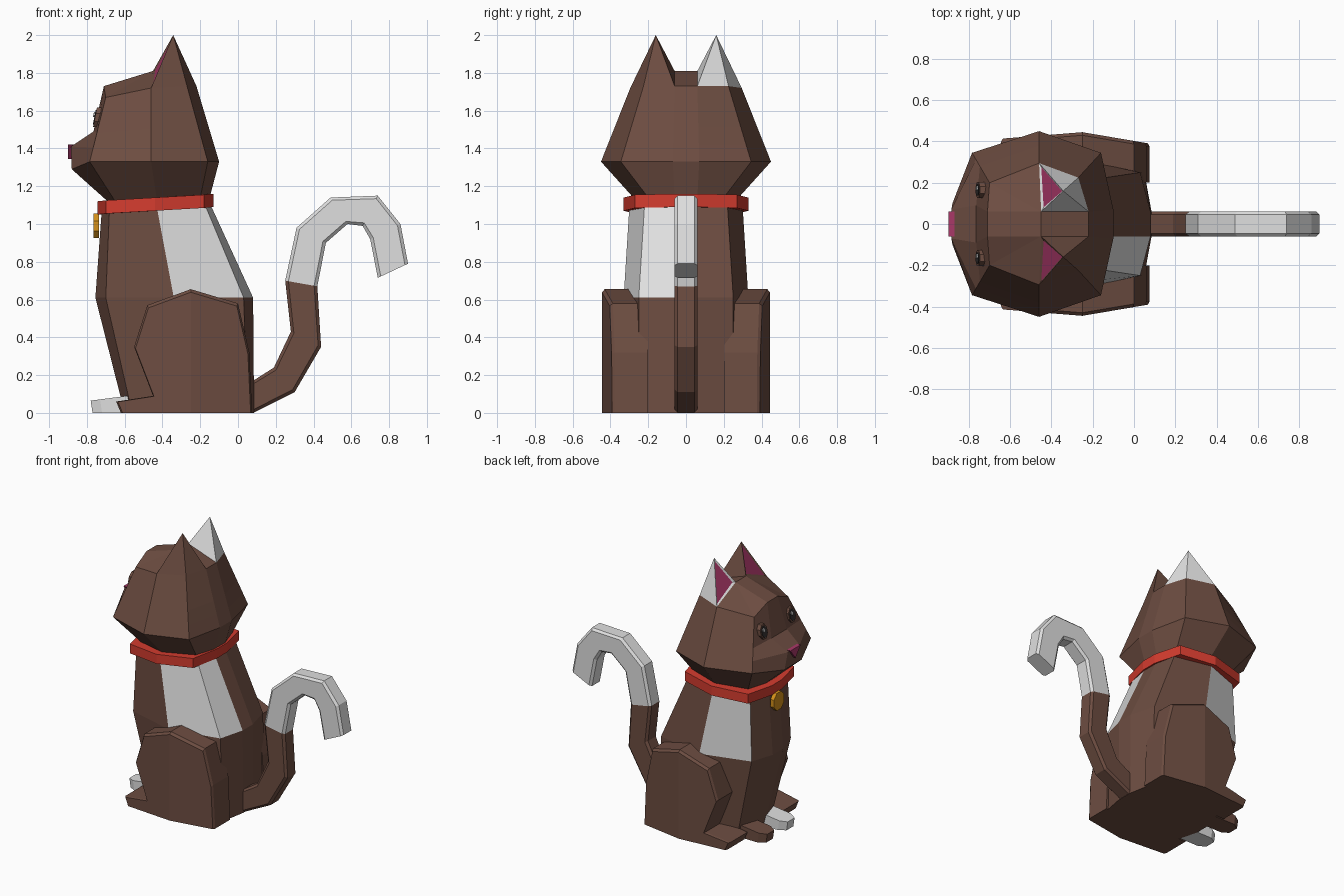
import bpy, bmesh, math
from mathutils import Vector

cube = bpy.data.objects.get("Cube")
if cube:
    bpy.data.objects.remove(cube)


def material(name, rgb):
    m = bpy.data.materials.new(name)
    m.use_nodes = True
    m.diffuse_color = (*rgb, 1)
    m.node_tree.nodes["Principled BSDF"].inputs["Base Color"].default_value = (*rgb, 1)
    return m


BROWN = material("brown fur", (0.153, 0.074, 0.053))
WHITE = material("white fur", (0.74, 0.74, 0.74))
RED = material("red collar", (0.66, 0.045, 0.028))
PINK = material("pink skin", (0.40, 0.04, 0.14))
GOLD = material("gold tag", (0.66, 0.28, 0.01))
DARK = material("dark eye", (0.035, 0.03, 0.03))
GLINT = material("eye glint", (0.6, 0.6, 0.6))


def finish(name, bm, mats):
    bmesh.ops.remove_doubles(bm, verts=bm.verts, dist=0.0005)
    bmesh.ops.recalc_face_normals(bm, faces=bm.faces)
    mesh = bpy.data.meshes.new(name)
    bm.to_mesh(mesh)
    bm.free()
    for m in mats:
        mesh.materials.append(m)
    ob = bpy.data.objects.new(name, mesh)
    bpy.context.collection.objects.link(ob)
    return ob


def loft_mesh(rings, rule=None, cap_end=True):
    """Skin a list of rings; rule(level, segment) picks the material."""
    bm = bmesh.new()
    loops = [[bm.verts.new(p) for p in r] for r in rings]
    n = len(rings[0])
    for lv, (a, b) in enumerate(zip(loops, loops[1:])):
        for i in range(n):
            j = (i + 1) % n
            f = bm.faces.new((a[i], a[j], b[j], b[i]))
            f.material_index = rule(lv, i) if rule else 0
    bm.faces.new(loops[0])
    if cap_end:
        end = bm.faces.new(loops[-1])
        end.material_index = rule(len(rings) - 2, 0) if rule else 0
    return bm


def loft(name, rings, mats, rule=None, cap_end=True):
    return finish(name, loft_mesh(rings, rule, cap_end), mats)


def mirrored(half):
    """Complete a ring from its left half, listed nose to tail."""
    return list(half) + [(x, -y, z) for x, y, z in reversed(half)]


def side_name(s):
    return "left" if s < 0 else "right"


# Body: three rings, with pale patches on the upper flanks
body = [
    [(-.60, .06, 0), (-.56, .20, 0), (-.25, .32, 0), (.05, .25, 0), (.085, .06, 0)],
    [(-.755, .06, .61), (-.70, .23, .61), (-.34, .33, .61), (.03, .25, .61), (.08, .06, .61)],
    [(-.72, .06, 1.09), (-.68, .22, 1.09), (-.43, .30, 1.09), (-.17, .22, 1.09), (-.14, .06, 1.09)],
]
loft("body", [mirrored(r) for r in body], [BROWN, WHITE],
     lambda lv, i: int(lv == 1 and i in (1, 5, 6)))

# Collar, tilted up toward the back
collar = [(-.745, .06, 1.05), (-.70, .27, 1.055), (-.44, .33, 1.07), (-.18, .27, 1.085), (-.13, .06, 1.09)]
loft("collar", [mirrored(collar), mirrored([(x, y, z + .07) for x, y, z in collar])], [RED])


def disc(name, x0, x1, y, z, ry, rz, mat, lean=0.0, sides=8):
    rings = []
    for x in (x0, x1):
        ring = []
        for k in range(sides):
            a = math.tau * (k + .5) / sides
            dy, dz = ry * math.cos(a), rz * math.sin(a)
            ring.append((x + lean * dz, y + dy, z + dz))
        rings.append(ring)
    return loft(name, rings, [mat])


disc("collar_tag", -.765, -.735, 0, .99, .065, .07, GOLD)

# Head: rings from neck to brow, with the muzzle pulled out at the front
neck = [(-.69, .06, 1.12), (-.65, .20, 1.12), (-.43, .27, 1.13), (-.20, .20, 1.14), (-.15, .06, 1.14)]
cheek = [(-.88, .10, 1.29), (-.785, .345, 1.33), (-.46, .45, 1.33), (-.16, .345, 1.33), (-.10, .07, 1.33)]
brow = [(-.71, .06, 1.73), (-.70, .20, 1.67), (-.46, .295, 1.72), (-.27, .225, 1.73), (-.22, .06, 1.73)]
crown = (-.45, .06, 1.81)


def between(t, front):
    return [front] + [tuple(Vector(a).lerp(b, t)) for a, b in zip(cheek[1:], brow[1:])]


head = [neck, cheek, between(.22, (-.885, .07, 1.41)),
        between(.45, (-.765, .09, 1.49)), brow, [crown] * 5]
loft("head", [mirrored(r) for r in head], [BROWN], cap_end=False)

# Nose: small triangle plate
loft("nose", [[(x, -.06, 1.42), (x, .06, 1.42), (x, 0, 1.345)] for x in (-.87, -.90)], [PINK])

# Ears: pyramids with an inset pink front
for s, fur in ((1, WHITE), (-1, BROWN)):
    bm = bmesh.new()
    base = [bm.verts.new((x, s * y, z)) for x, y, z in (brow[2], crown, brow[4], brow[3])]
    tip = bm.verts.new((-.343, s * .16, 2.0))
    sides = [bm.faces.new((base[i], base[(i + 1) % 4], tip)) for i in range(4)]
    bm.faces.new(base)
    bmesh.ops.recalc_face_normals(bm, faces=bm.faces)
    bmesh.ops.inset_region(bm, faces=[sides[0]], thickness=.024, depth=-.006)
    sides[0].material_index = 1
    finish(side_name(s) + "_ear", bm, [fur, PINK])

    # Eyes: furry rim, dark centre, small glint
    prefix = side_name(s) + "_eye"
    disc(prefix + "_rim", -.71, -.757, s * .165, 1.565, .042, .055, BROWN, .2)
    disc(prefix, -.75, -.761, s * .165, 1.565, .03, .042, DARK, .2)
    disc(prefix + "_glint", -.755, -.765, s * .165 + .008, 1.58, .012, .014, GLINT, .2)

    # Front paws
    plan = [(-.55, .05), (-.73, .05), (-.78, .08), (-.78, .16), (-.73, .19), (-.55, .19)]
    low = [(x + .01, s * y, 0) for x, y in plan]
    top = [(x, s * y, .065 + .13 * (x + .78)) for x, y in plan]
    loft(side_name(s) + "_front_paw", [low, top], [BROWN if s > 0 else WHITE])

    # Haunch and hind foot: one profile, creased down the middle
    profile = [(-.62, 0), (-.645, .06), (-.45, .09), (-.55, .35), (-.48, .57),
               (-.25, .655), (0, .58), (.06, .32), (.075, 0)]
    rings = []
    for y, k in ((.2, 1), (.43, 1), (.445, .975)):
        rings.append([(-.25 + (x + .25) * k, y, z * k) for x, z in profile])
    bm = loft_mesh(rings)
    bmesh.ops.bisect_plane(bm, geom=bm.verts[:] + bm.edges[:] + bm.faces[:], dist=.0001,
                           plane_co=(-.25, 0, 0), plane_no=(1, 0, 0))
    for v in bm.verts:
        if v.co.y > .3:
            d = v.co.x + .25
            v.co.y -= .17 * d if d > 0 else -.08 * d
        v.co.y *= s
    finish(side_name(s) + "_haunch", bm, [BROWN])

# Tail: inner and outer edge points joined by eight-sided rings, pale toward the tip
tail_path = [
    ((.08, .17), (.08, 0)), ((.19, .24), (.30, .11)), ((.28, .43), (.44, .35)),
    ((.25, .70), (.42, .67)), ((.31, .98), (.465, .90)), ((.49, 1.14), (.58, 1.0)),
    ((.74, 1.15), (.66, .99)), ((.86, 1.0), (.70, .92)), ((.90, .79), (.74, .715)),
]
section = [(0, .045), (.1, .06), (.9, .06), (1, .045)]
section += [(t, -y) for t, y in reversed(section)]
tail = []
for a, b in tail_path:
    tail.append([(a[0] + (b[0] - a[0]) * t, y, a[1] + (b[1] - a[1]) * t) for t, y in section])
loft("tail", tail, [BROWN, WHITE], lambda lv, i: int(lv >= 3))
